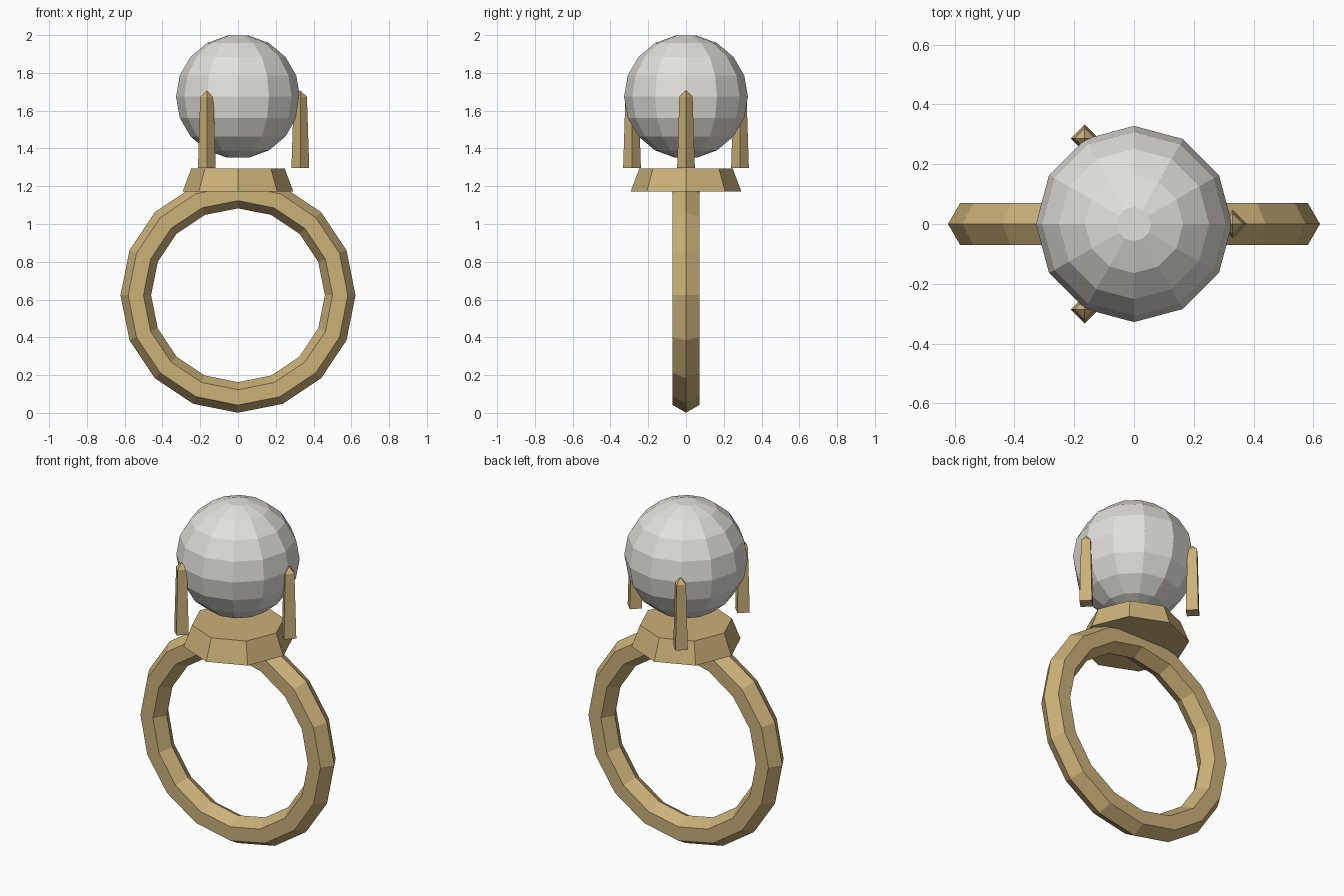
import bpy, bmesh, math
from mathutils import Vector

if "Cube" in bpy.data.objects:
    bpy.data.objects.remove(bpy.data.objects["Cube"])


def material(name, rgb):
    m = bpy.data.materials.new(name)
    m.diffuse_color = (*rgb, 1)
    m.use_nodes = True
    m.node_tree.nodes["Principled BSDF"].inputs["Base Color"].default_value = m.diffuse_color
    return m


gold = material("warm_gold", (0.60, 0.44, 0.19))
pearl_white = material("pearl_white", (0.76, 0.75, 0.71))


def lathe(name, profile, sides, centre, mat):
    """Turn (radius, height) pairs about z; zero radius makes a point, open ends are capped."""
    bm = bmesh.new()
    c = Vector(centre)
    rows = []
    for r, z in profile:
        n = sides if r > 0 else 1
        rows.append([bm.verts.new(c + Vector((r * math.cos(2 * math.pi * i / sides),
                                              r * math.sin(2 * math.pi * i / sides), z)))
                     for i in range(n)])
    for a, b in zip(rows, rows[1:]):
        for i in range(sides):
            j = (i + 1) % sides
            if len(b) == 1:
                bm.faces.new((a[i], a[j], b[0]))
            else:
                bm.faces.new((a[i], a[j], b[j], b[i]))
    for row in (rows[0], rows[-1]):
        if len(row) > 1:
            bm.faces.new(row)
    bmesh.ops.recalc_face_normals(bm, faces=bm.faces)
    mesh = bpy.data.meshes.new(name)
    bm.to_mesh(mesh)
    bm.free()
    mesh.materials.append(mat)
    obj = bpy.data.objects.new(name, mesh)
    bpy.context.collection.objects.link(obj)
    return obj


# Finger band: faceted torus with a six-sided section
bpy.ops.mesh.primitive_torus_add(major_radius=0.541, minor_radius=0.081,
                                 major_segments=16, minor_segments=6,
                                 location=(0, 0, 0.623), rotation=(math.pi / 2, 0, 0))
band = bpy.context.object
band.name = "band"
band.data.materials.append(gold)

# Tapered eight-sided collar on top of the band
lathe("collar", [(0.293, 1.172), (0.247, 1.294)], 8, (0, 0, 0), gold)

# Pearl: twelve-sided ball with small flat caps
R = 0.328
lats = [math.radians(a) for a in range(-80, 81, 20)]
lathe("pearl", [(R * math.cos(a), R * math.sin(a)) for a in lats], 12, (0, 0, 1.674), pearl_white)

# Three tapered four-sided prongs with pointed tips
for k in range(3):
    a = 2 * math.pi * k / 3
    lathe(f"prong_{k + 1}", [(0.047, 1.296), (0.035, 1.673), (0, 1.707)], 4,
          (0.33 * math.cos(a), 0.33 * math.sin(a), 0), gold)
